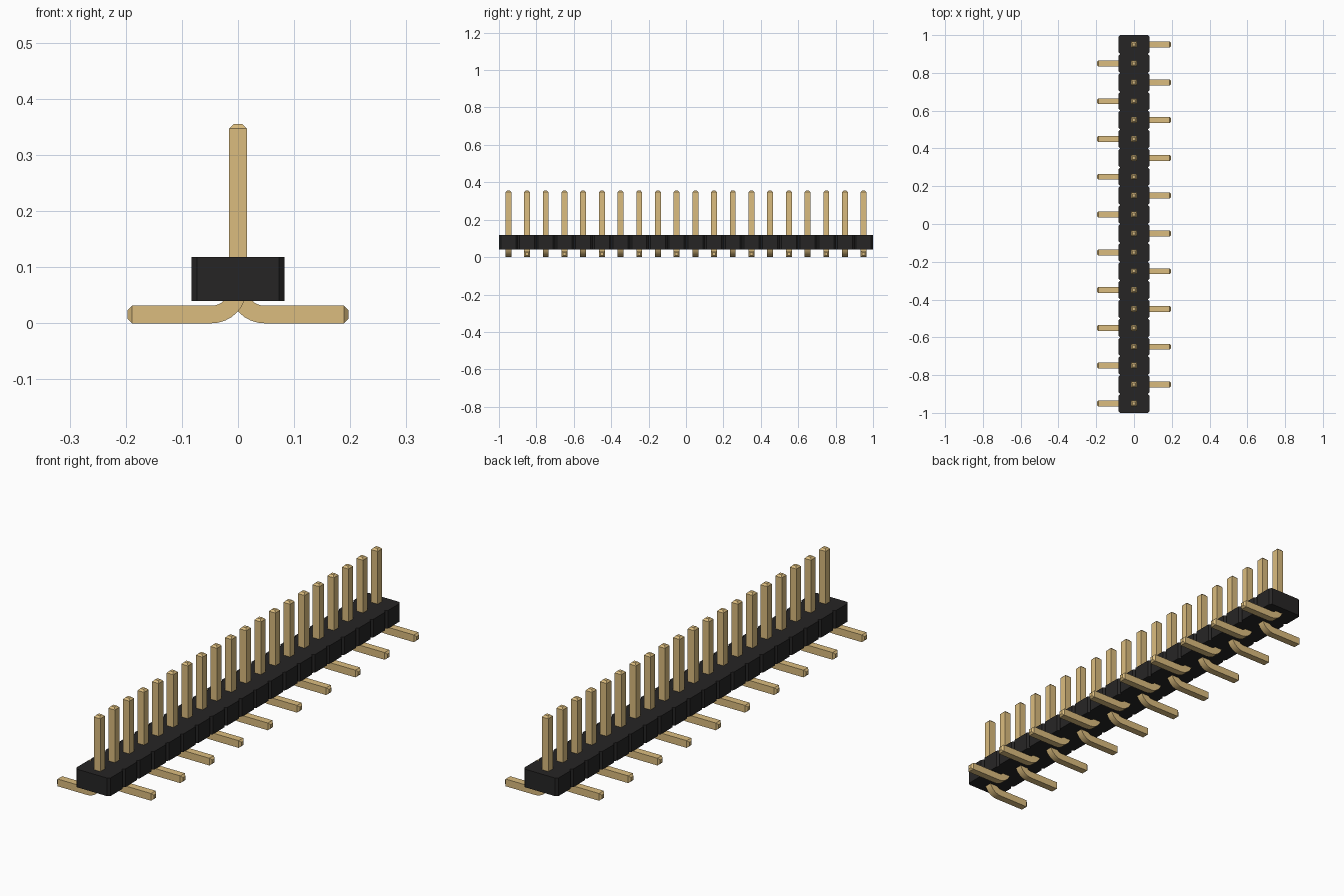
import bpy, bmesh, math
from mathutils import Vector

cube = bpy.data.objects.get("Cube")
if cube:
    bpy.data.objects.remove(cube, do_unlink=True)

COUNT, PITCH = 20, 0.1
HALF_PIN = 0.0157                  # half the thickness of the square wire
HALF_BODY, CHAMFER = 0.0827, 0.01
BODY_BOTTOM, BODY_TOP = 0.04, 0.1185
TOP, REACH, TIP = 0.355, 0.197, 0.0079


def material(name, colour):
    mat = bpy.data.materials.new(name)
    mat.use_nodes = True
    mat.diffuse_color = (*colour, 1)
    mat.node_tree.nodes["Principled BSDF"].inputs["Base Color"].default_value = (*colour, 1)
    return mat


def add_object(name, bm, mat):
    bmesh.ops.recalc_face_normals(bm, faces=bm.faces)
    mesh = bpy.data.meshes.new(name)
    bm.to_mesh(mesh)
    bm.free()
    mesh.materials.append(mat)
    obj = bpy.data.objects.new(name, mesh)
    bpy.context.collection.objects.link(obj)
    return obj


gold = material("gold_metal", (0.708, 0.504, 0.21))
black = material("black_plastic", (0.0194, 0.0185, 0.0185))

# Notched strip: one chamfered cell per pin, joined along the row
side = []
for i in range(COUNT):
    y = (i - COUNT / 2) * PITCH
    side += [(HALF_BODY - CHAMFER, y), (HALF_BODY, y + CHAMFER),
             (HALF_BODY, y + PITCH - CHAMFER)]
side.append((HALF_BODY - CHAMFER, COUNT / 2 * PITCH))
outline = side + [(-x, y) for x, y in reversed(side)]
bm = bmesh.new()
base = bm.faces.new([bm.verts.new((x, y, BODY_BOTTOM)) for x, y in outline])
walls = bmesh.ops.extrude_face_region(bm, geom=[base])
bmesh.ops.translate(bm, vec=(0, 0, BODY_TOP - BODY_BOTTOM),
                    verts=[v for v in walls["geom"] if isinstance(v, bmesh.types.BMVert)])
add_object("header_body", bm, black)


# Bent square wire: sweep from the top tip, round the bend, out to the foot tip
def make_pin(name, y, direction):
    radius = 3 * HALF_PIN
    path = [(0, TOP, 0, 0.5), (0, TOP - TIP, 0, 1)]
    for k in range(9):
        a = math.pi / 2 * k / 8
        path.append((radius * (1 - math.cos(a)),
                     HALF_PIN + radius * (1 - math.sin(a)), a, 1))
    path += [(REACH - TIP, HALF_PIN, math.pi / 2, 1), (REACH, HALF_PIN, math.pi / 2, 0.5)]

    bm = bmesh.new()
    rings = []
    for x, z, angle, scale in path:
        across = Vector((math.cos(angle), 0, math.sin(angle))) * HALF_PIN * scale
        depth = Vector((0, HALF_PIN * scale, 0))
        ring = []
        for s, t in ((-1, -1), (1, -1), (1, 1), (-1, 1)):
            p = Vector((x, y, z)) + across * s + depth * t
            p.x *= direction
            ring.append(bm.verts.new(p))
        rings.append(ring)
    for a, b in zip(rings, rings[1:]):
        for j in range(4):
            k = (j + 1) % 4
            bm.faces.new((a[j], a[k], b[k], b[j]))
    bm.faces.new(rings[0])
    bm.faces.new(rings[-1])
    return add_object(name, bm, gold)


# Feet alternate left and right along the row
bpy.ops.object.select_all(action="DESELECT")
for i in range(COUNT):
    pin = make_pin(f"pin_{i + 1}", (i - (COUNT - 1) / 2) * PITCH, 1 if i % 2 else -1)
    pin.select_set(True)
    bpy.context.view_layer.objects.active = pin
bpy.ops.object.shade_smooth_by_angle(angle=math.radians(25))
